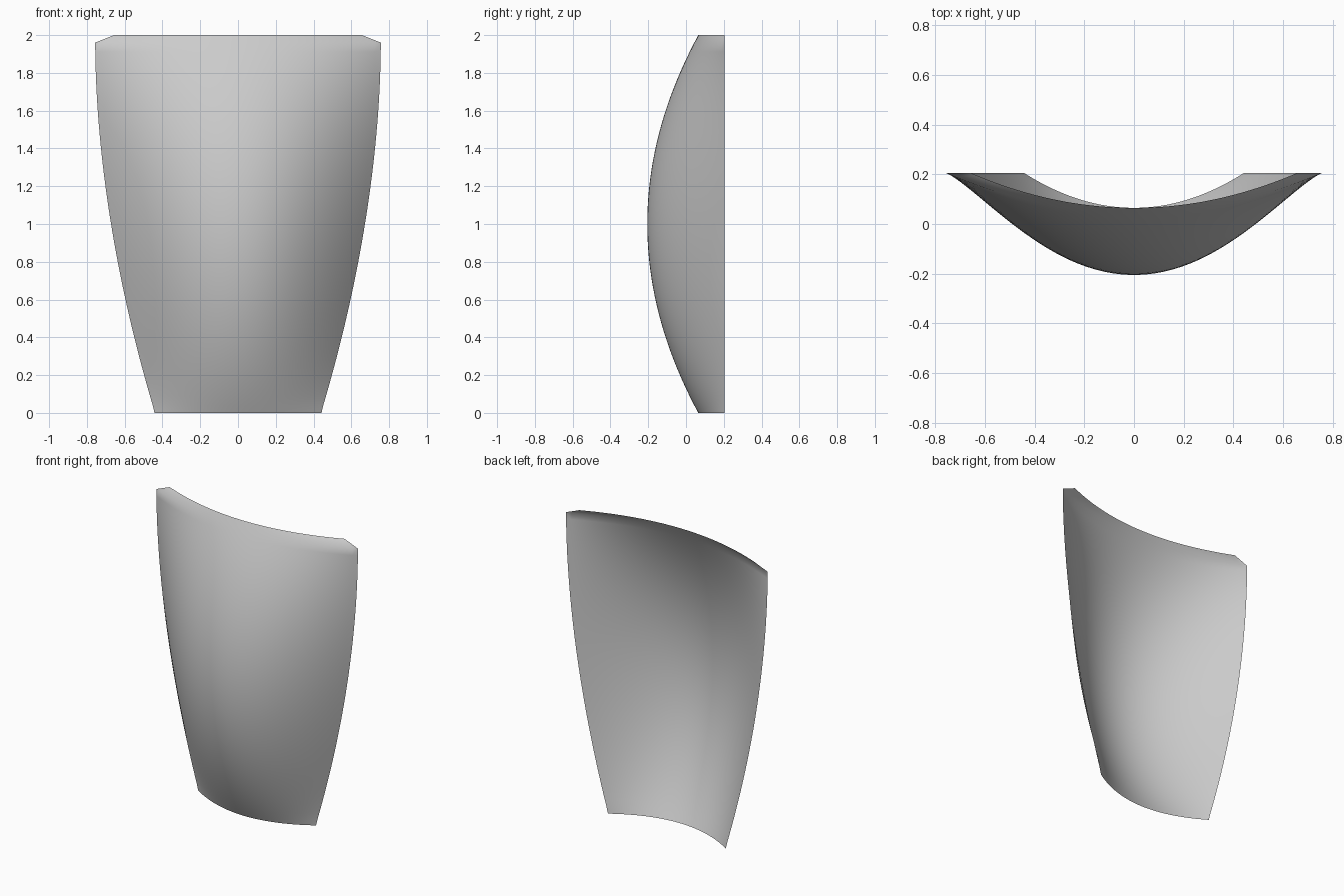
import bpy, bmesh

if "Cube" in bpy.data.objects:
    bpy.data.objects.remove(bpy.data.objects["Cube"])

COLS = 48
# Row heights: even body rows plus thin end rows for the clipped corners
ROWS = [0.0] + [0.04 + 1.92 * i / 40 for i in range(41)] + [2.0]


def half_width(z):
    if z == 0.0:
        return 0.442
    if z == 2.0:
        return 0.656
    return 0.756 - 0.0905 * max(0.0, 1.96 - z) ** 1.86


def front_depth(z):
    return -0.205 + 0.27 * (z - 1) ** 2


# Bowed, tapering shell: a parabolic section at every height
bm = bmesh.new()
grid = []
for z in ROWS:
    w, d = half_width(z), front_depth(z)
    row = []
    for i in range(COLS + 1):
        t = 2 * i / COLS - 1
        row.append(bm.verts.new((w * t, d + (0.205 - d) * t * t, z)))
    grid.append(row)
for a, b in zip(grid, grid[1:]):
    for i in range(COLS):
        bm.faces.new((a[i], a[i + 1], b[i + 1], b[i]))

mesh = bpy.data.meshes.new("curved_panel")
bm.to_mesh(mesh)
bm.free()
panel = bpy.data.objects.new("curved_panel", mesh)
bpy.context.collection.objects.link(panel)
mesh.shade_smooth()
